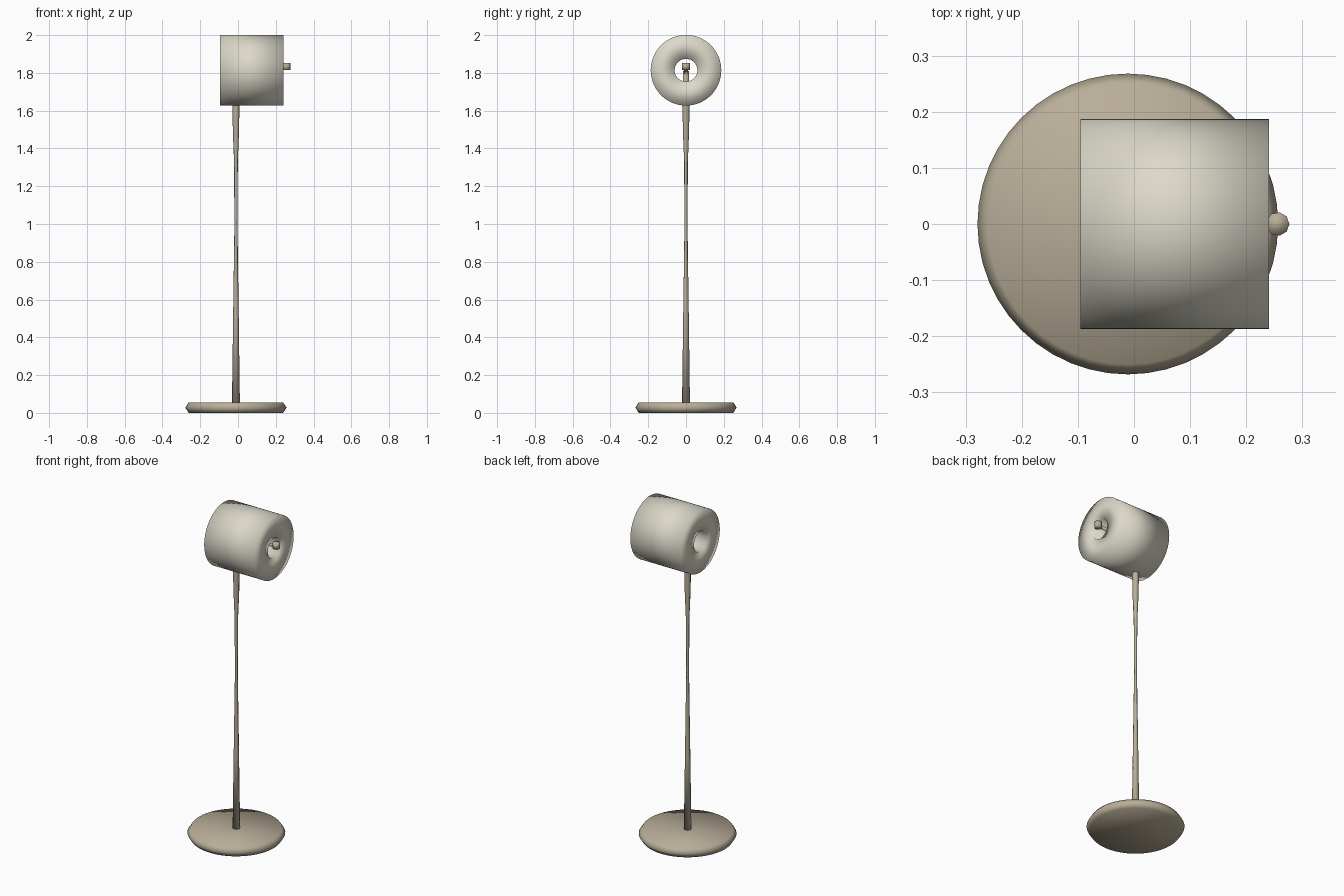
import bpy
import math
from mathutils import Vector

cube = bpy.data.objects.get("Cube")
if cube:
    bpy.data.objects.remove(cube, do_unlink=True)


def make_material(name, rgb):
    mat = bpy.data.materials.new(name)
    mat.use_nodes = True
    mat.diffuse_color = (*rgb, 1)
    mat.node_tree.nodes["Principled BSDF"].inputs["Base Color"].default_value = (*rgb, 1)
    return mat


def lathe(name, profile, mat, sides, origin=(0, 0, 0), axis=(0, 0, 1), ring=False):
    """Spin (radius, height) points round an axis; ring closes the profile, else ends are capped."""
    turn = Vector((0, 0, 1)).rotation_difference(Vector(axis))
    verts, faces = [], []
    for radius, height in profile:
        for i in range(sides):
            a = math.tau * i / sides
            point = Vector((radius * math.cos(a), radius * math.sin(a), height))
            verts.append(turn @ point + Vector(origin))
    count = len(profile)
    for r in range(count if ring else count - 1):
        low, high = r * sides, (r + 1) % count * sides
        for i in range(sides):
            j = (i + 1) % sides
            faces.append((low + i, low + j, high + j, high + i))
    if not ring:
        faces.append(tuple(reversed(range(sides))))
        faces.append(tuple(range((count - 1) * sides, count * sides)))
    mesh = bpy.data.meshes.new(name)
    mesh.from_pydata(verts, [], faces)
    mesh.materials.append(mat)
    # Everything is softly shaded, even across the rims
    for poly in mesh.polygons:
        poly.use_smooth = True
    mesh.update()
    obj = bpy.data.objects.new(name, mesh)
    bpy.context.collection.objects.link(obj)
    return obj


cream = make_material("cream shade", (0.72, 0.69, 0.59))
taupe = make_material("taupe metal", (0.48, 0.42, 0.315))

POLE_X = -0.011
SHADE_Z = 1.814

# Round foot with a pointed, chamfered edge
lathe("base", [(0.25, 0), (0.268, 0.028), (0.25, 0.056)], taupe, 48, (POLE_X, 0, 0))

# Slender pole, narrow at the middle
lathe("pole", [(0.021, 0.05), (0.015, 0.5), (0.008, 1.0), (0.010, 1.33),
               (0.016, 1.48), (0.019, 1.63), (0.016, 1.81)], taupe, 8, (POLE_X, 0, 0))

# Thick drum shade lying sideways with a hole right through
lathe("shade", [(0.187, -0.095), (0.187, 0.241), (0.06, 0.241), (0.06, -0.095)],
      cream, 64, (0, 0, SHADE_Z), (1, 0, 0), ring=True)

# Thin arm from the pole top out to the knob
start, end = Vector((POLE_X, 0, 1.80)), Vector((0.25, 0, 1.832))
lathe("switch_arm", [(0.01, 0), (0.01, (end - start).length)], taupe, 8,
      start, (end - start).normalized())

# Small upright switch knob
lathe("switch_knob", [(0.021, 0), (0.021, 0.036)], taupe, 9, (0.256, 0, 1.816))
